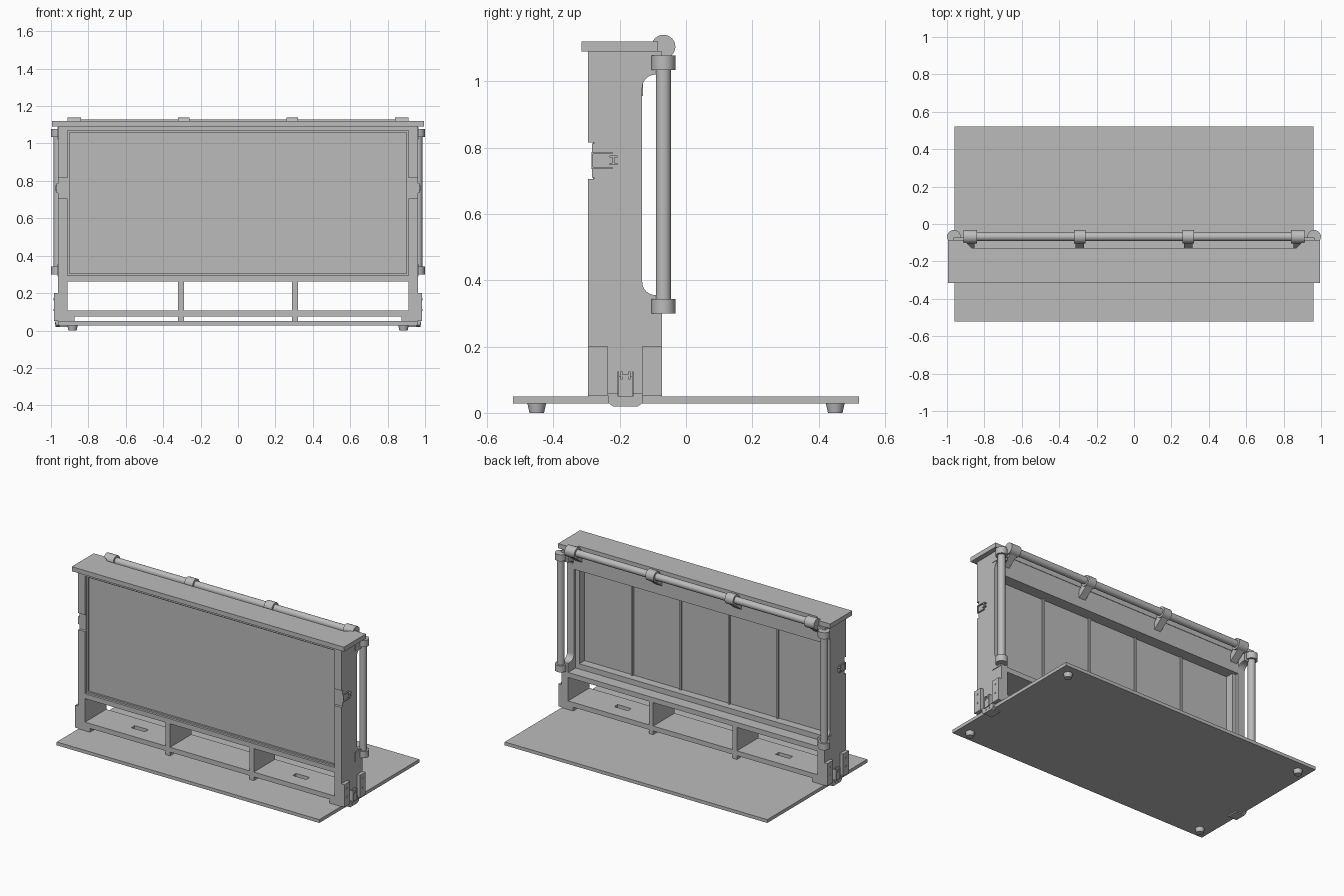
import bpy, bmesh, math
from mathutils import Vector, Matrix

if "Cube" in bpy.data.objects:
    bpy.data.objects.remove(bpy.data.objects["Cube"], do_unlink=True)

grey = bpy.data.materials.new("plain_grey")
grey.use_nodes = True
grey.diffuse_color = (0.5, 0.5, 0.5, 1)
grey.node_tree.nodes["Principled BSDF"].inputs["Base Color"].default_value = (0.5, 0.5, 0.5, 1)


def finish(name, bm, smooth=False):
    bmesh.ops.recalc_face_normals(bm, faces=bm.faces)
    mesh = bpy.data.meshes.new(name)
    bm.to_mesh(mesh)
    bm.free()
    mesh.materials.append(grey)
    ob = bpy.data.objects.new(name, mesh)
    bpy.context.collection.objects.link(ob)
    if smooth:
        bpy.ops.object.select_all(action='DESELECT')
        ob.select_set(True)
        bpy.context.view_layer.objects.active = ob
        bpy.ops.object.shade_smooth_by_angle(angle=math.radians(40))
    return ob


def box(name, x, y, z):
    """Box between pairs of limits."""
    bm = bmesh.new()
    bmesh.ops.create_cube(bm, size=1)
    for v in bm.verts:
        v.co = [lim[0] if c < 0 else lim[1] for c, lim in zip(v.co, (x, y, z))]
    return finish(name, bm)


def prism(name, pts, axis, lo, hi):
    """Extrude a yz outline along x, or an xy outline along z."""
    bm = bmesh.new()
    place = (lambda p: (lo, *p)) if axis == 'x' else (lambda p: (*p, lo))
    face = bm.faces.new([bm.verts.new(place(p)) for p in pts])
    ext = bmesh.ops.extrude_face_region(bm, geom=[face])["geom"]
    step = Vector((hi - lo, 0, 0)) if axis == 'x' else Vector((0, 0, hi - lo))
    bmesh.ops.translate(bm, vec=step, verts=[g for g in ext if isinstance(g, bmesh.types.BMVert)])
    return finish(name, bm)


def rod(name, a, b, r, r2=None):
    """Cylinder or cone from point a to point b."""
    a, b = Vector(a), Vector(b)
    d = b - a
    turn = Vector((0, 0, 1)).rotation_difference(d).to_matrix().to_4x4()
    bm = bmesh.new()
    bmesh.ops.create_cone(bm, cap_ends=True, segments=32, radius1=r, radius2=r2 or r,
                          depth=d.length, matrix=Matrix.Translation((a + b) / 2) @ turn)
    return finish(name, bm, True)


def arc(cy, cz, r, start, end, n=8):
    angles = [math.radians(start + (end - start) * i / n) for i in range(n + 1)]
    return [(cy + r * math.cos(t), cz + r * math.sin(t)) for t in angles]


def out(s, a, b):
    """Mirrored x limits."""
    return sorted((s * a, s * b))


FRONT, BACK = -0.295, -0.072
BAR_Y, BAR_Z = -0.068, 1.104

# Base plate and feet
box("base_plate", (-0.96, 0.96), (-0.522, 0.522), (0.028, 0.05))
for sx in (-1, 1):
    for sy in (-1, 1):
        rod("foot", (sx * 0.885, sy * 0.45, 0), (sx * 0.885, sy * 0.45, 0.028), 0.022, 0.028)

# Top board with a shallow recess behind
half = [(0.995, -0.315), (0.995, -0.085), (0.91, -0.085), (0.87, -0.127)]
prism("top_board", half + [(-x, y) for x, y in reversed(half)], 'z', 1.09, 1.12)

# Side panels with clasp notch and handle cutout
side = ([(FRONT, 0.05), (BACK, 0.05), (BACK, 0.355)]
        + arc(-0.092, 0.395, 0.04, 270, 180) + arc(-0.092, 0.98, 0.04, 180, 90)
        + [(BACK, 1.02), (BACK, 1.09), (FRONT, 1.09), (FRONT, 0.815),
           (-0.278, 0.815), (-0.278, 0.705), (FRONT, 0.705)])
for s in (-1, 1):
    prism("side_panel", side, 'x', *out(s, 0.912, 0.962))

# Shelves, dividers and runners
box("upper_shelf", (-0.912, 0.912), (FRONT, BACK), (0.262, 0.295))
shelf = box("lower_shelf", (-0.912, 0.912), (FRONT, BACK), (0.075, 0.107))
for s in (-1, 1):
    cutter = box("slot_cutter", out(s, 0.54, 0.64), (-0.2, -0.165), (0.06, 0.13))
    cutter.hide_render = True
    cutter.hide_set(True)
    cutter.display_type = 'WIRE'
    cut = shelf.modifiers.new("slot", 'BOOLEAN')
    cut.operation, cut.object, cut.solver = 'DIFFERENCE', cutter, 'EXACT'
    box("divider", out(s, 0.29, 0.322), (FRONT, BACK), (0.107, 0.262))
    box("divider_foot", out(s, 0.29, 0.322), (FRONT, BACK), (0.05, 0.075))
    box("end_foot", out(s, 0.875, 0.912), (FRONT, BACK), (0.05, 0.075))

# Front screen and its trim
box("screen", (-0.912, 0.912), (-0.268, -0.205), (0.295, 1.07))
box("top_rail", (-0.912, 0.912), (FRONT, -0.13), (1.07, 1.09))
for z in (0.295, 1.06):
    box("screen_trim", (-0.912, 0.912), (-0.28, -0.268), (z, z + 0.01))
for s in (-1, 1):
    box("screen_trim", out(s, 0.902, 0.912), (-0.28, -0.268), (0.305, 1.06))

# Back frame and panel ribs
box("back_upper_rail", (-0.912, 0.912), (-0.205, -0.13), (0.955, 1.07))
box("back_lower_rail", (-0.912, 0.912), (-0.205, -0.15), (0.295, 0.33))
for s in (-1, 1):
    box("back_stile", out(s, 0.885, 0.912), (-0.205, -0.15), (0.33, 0.955))
for i in range(4):
    x = (i - 1.5) * 0.354
    box("back_rib", (x - 0.006, x + 0.006), (-0.205, -0.193), (0.33, 0.955))

# Rear horizontal bar with sleeves and arms
rod("rear_bar", (-0.91, BAR_Y, BAR_Z), (0.91, BAR_Y, BAR_Z), 0.023)
arm = [(-0.132, 1.015), (-0.132, 1.06), (-0.085, 1.12), (-0.045, 1.09), (-0.06, 1.07)]
for s in (-1, 1):
    for inner, outer in ((0.26, 0.32), (0.84, 0.912)):
        rod("bar_sleeve", (s * inner, BAR_Y, BAR_Z), (s * outer, BAR_Y, BAR_Z), 0.036)
        mid = (inner + outer) / 2
        prism("bar_arm", arm, 'x', *out(s, mid - 0.024, mid + 0.024))

# Upright side handles
for s in (-1, 1):
    x = s * 0.963
    rod("side_handle", (x, BAR_Y, 0.3), (x, BAR_Y, 1.077), 0.023)
    for lo, hi, b0, b1 in ((0.3, 0.343, 0.29, 0.355), (1.034, 1.077, 1.022, 1.088)):
        rod("handle_sleeve", (x, BAR_Y, lo), (x, BAR_Y, hi), 0.036)
        box("handle_bracket", out(s, 0.93, 0.966), (-0.15, BACK), (b0, b1))

# Corner plates, screws and latches on each side
for s in (-1, 1):
    for y0, y1 in ((FRONT, -0.235), (-0.132, BACK)):
        box("corner_plate", out(s, 0.962, 0.984), (y0, y1), (0.052, 0.2))
        for z in (0.11, 0.167):
            y = (y0 + y1) / 2
            rod("screw", (s * 0.98, y, z), (s * 0.987, y, z), 0.006)
    keeper = [(-0.22, 0.02), (-0.145, 0.02), (-0.13, 0.03), (-0.13, 0.058), (-0.235, 0.058), (-0.235, 0.03)]
    prism("base_keeper", keeper, 'x', *out(s, 0.955, 0.975))
    box("keeper_lip", out(s, 0.91, 0.975), (-0.22, -0.145), (0.02, 0.028))
    for y in (-0.198, -0.167):
        rod("screw", (s * 0.972, y, 0.038), (s * 0.979, y, 0.038), 0.006)
    box("lower_latch", out(s, 0.962, 0.98), (-0.207, -0.158), (0.05, 0.11))
    for y in (-0.207, -0.163):
        box("latch_prong", out(s, 0.962, 0.985), (y, y + 0.005), (0.05, 0.125))
    for y in (-0.198, -0.173):
        box("latch_hook", out(s, 0.962, 0.985), (y, y + 0.006), (0.1, 0.125))
    box("latch_hook_bar", out(s, 0.962, 0.982), (-0.198, -0.167), (0.11, 0.116))
    # Middle clasp: wire loop with hook
    box("clasp_plate", out(s, 0.912, 0.962), (-0.283, -0.276), (0.71, 0.812))
    for z in (0.736, 0.781):
        box("clasp_wire", out(s, 0.96, 0.97), (-0.285, -0.222), (z, z + 0.005))
        box("clasp_hook", out(s, 0.96, 0.975), (-0.23, -0.207), ((z + 0.7585) / 2, (z + 0.7585) / 2 + 0.006))
    box("clasp_wire_end", out(s, 0.96, 0.97), (-0.285, -0.28), (0.736, 0.786))
    box("clasp_hook_bar", out(s, 0.96, 0.975), (-0.222, -0.215), (0.75, 0.772))
